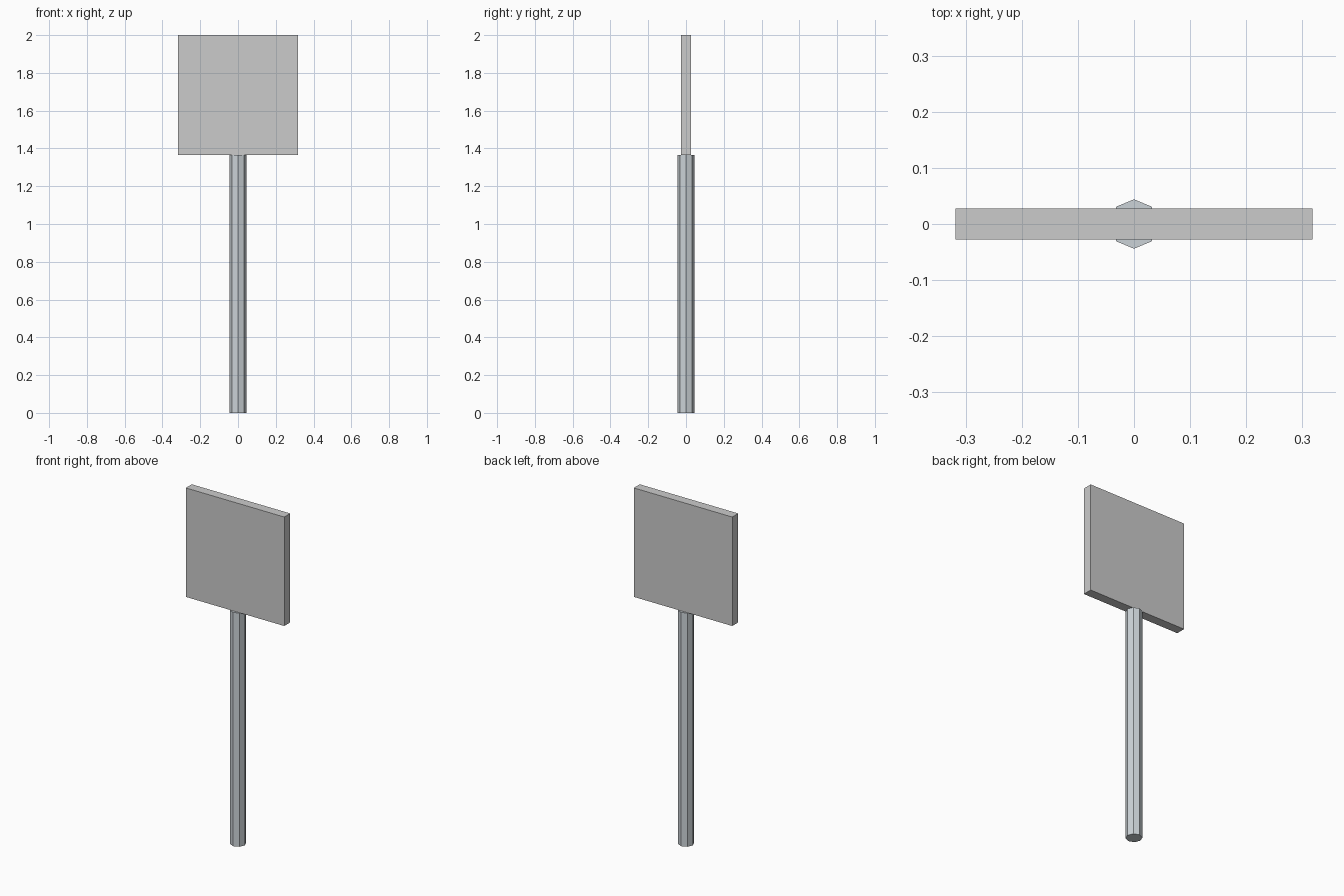
import bpy

if "Cube" in bpy.data.objects:
    bpy.data.objects.remove(bpy.data.objects["Cube"])

POLE_RADIUS = 0.044
BOARD_SIZE = 0.636
BOARD_THICKNESS = 0.055
POLE_HEIGHT = 2.0 - BOARD_SIZE

# Octagonal pole, corners on the axes, closed at both ends
bpy.ops.mesh.primitive_cylinder_add(vertices=8, radius=POLE_RADIUS, depth=POLE_HEIGHT,
                                    location=(0, 0, POLE_HEIGHT / 2))
pole = bpy.context.object
pole.name = "pole"
steel = bpy.data.materials.new("bluish_steel")
steel.diffuse_color = (0.60, 0.65, 0.68, 1)
steel.use_nodes = True
steel.node_tree.nodes["Principled BSDF"].inputs["Base Color"].default_value = steel.diffuse_color
pole.data.materials.append(steel)

# Square sign board standing on the pole top
bpy.ops.mesh.primitive_cube_add(size=1, location=(0, 0, POLE_HEIGHT + BOARD_SIZE / 2))
board = bpy.context.object
board.name = "sign_board"
board.scale = (BOARD_SIZE, BOARD_THICKNESS, BOARD_SIZE)
bpy.ops.object.transform_apply(location=False, rotation=False, scale=True)
